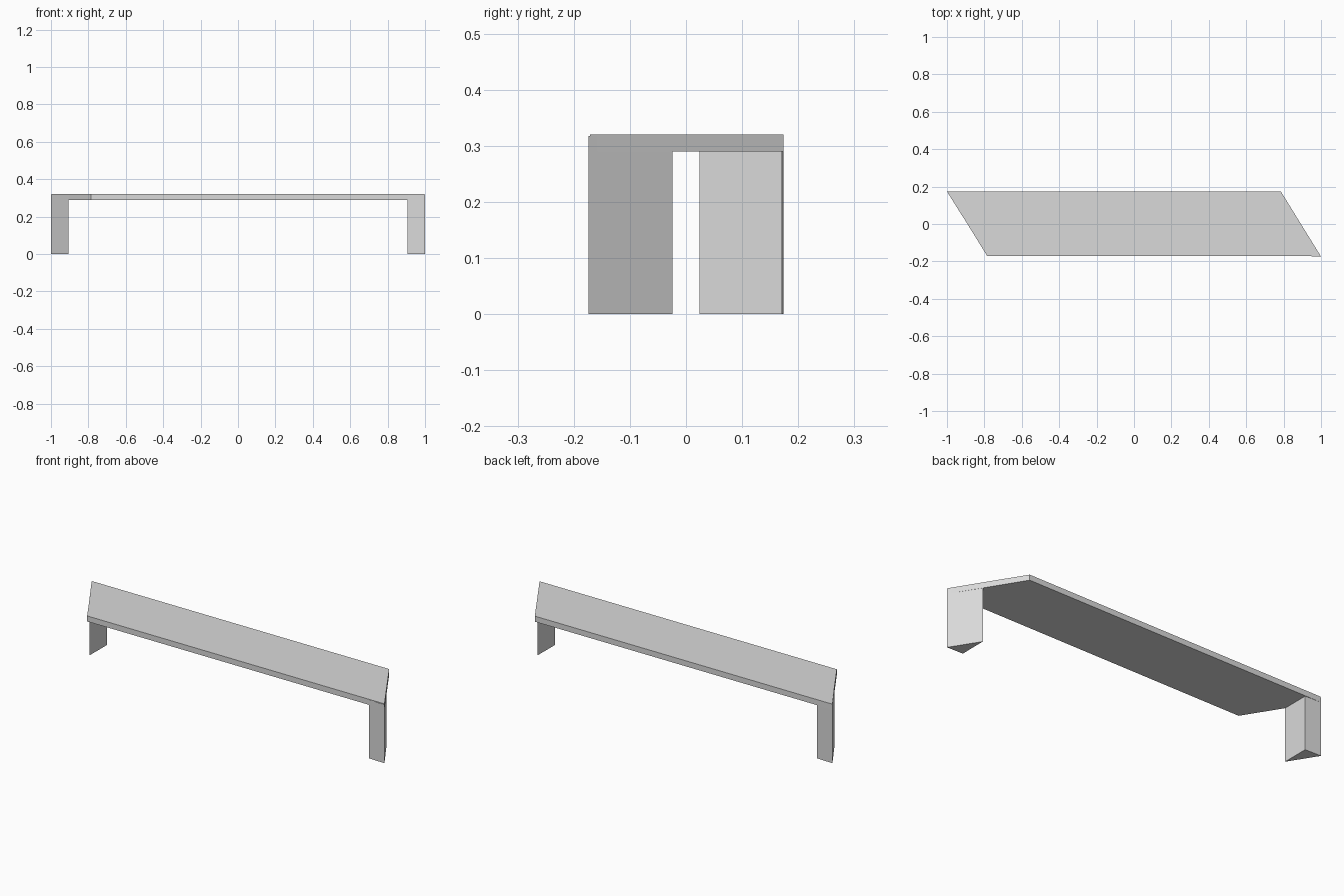
import bpy
import bmesh

cube = bpy.data.objects.get("Cube")
if cube:
    bpy.data.objects.remove(cube, do_unlink=True)

grey = bpy.data.materials.new("light_grey")
grey.use_nodes = True
colour = (0.7, 0.7, 0.7, 1)
grey.diffuse_color = colour
grey.node_tree.nodes["Principled BSDF"].inputs["Base Color"].default_value = colour


def prism(name, outline, bottom, top):
    """Extrude a plan outline upwards between two heights."""
    bm = bmesh.new()
    base = bm.faces.new([bm.verts.new((x, y, bottom)) for x, y in outline])
    grown = bmesh.ops.extrude_face_region(bm, geom=[base])["geom"]
    for v in grown:
        if isinstance(v, bmesh.types.BMVert):
            v.co.z = top
    bmesh.ops.recalc_face_normals(bm, faces=bm.faces)
    mesh = bpy.data.meshes.new(name)
    bm.to_mesh(mesh)
    bm.free()
    mesh.materials.append(grey)
    obj = bpy.data.objects.new(name, mesh)
    bpy.context.collection.objects.link(obj)
    return obj


# Slanted slab top
prism("bench_top", [(-0.785, -0.171), (0.998, -0.171),
                    (0.785, 0.174), (-0.998, 0.174)], 0.29, 0.32)

# Triangular legs under the two sharp corners, turned half a circle apart
leg = [(0.905, -0.171), (1.0, -0.174), (0.906, -0.024)]
for name, s in (("left_leg", 1), ("right_leg", -1)):
    prism(name, [(s * x, s * y) for x, y in leg], 0, 0.317)
